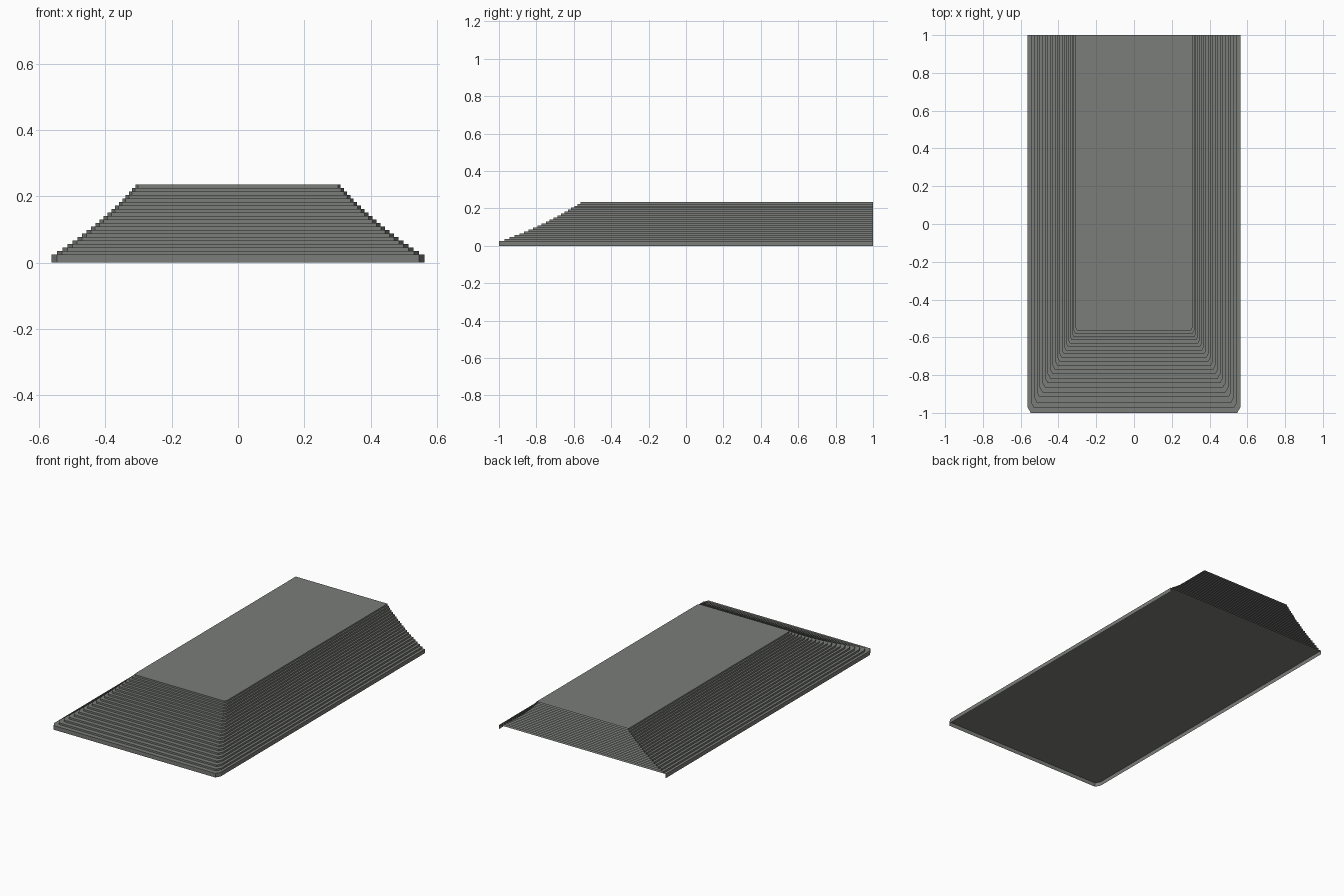
import bpy, bmesh

if "Cube" in bpy.data.objects:
    bpy.data.objects.remove(bpy.data.objects["Cube"])

# one flat stone colour
stone = bpy.data.materials.new("grey stone")
stone.diffuse_color = (0.195, 0.205, 0.19, 1.0)
stone.use_nodes = True
stone.node_tree.nodes["Principled BSDF"].inputs["Base Color"].default_value = stone.diffuse_color

STEPS = 20            # steps above the base slab
BASE_H = 0.025        # base slab height
TOP_Z = 0.235
RISE = (TOP_Z - BASE_H) / STEPS
RATIO = (0.31 / 0.563) ** (1 / STEPS)   # each step shrinks by this factor
CENTRE_Y = -0.03      # the front edge shrinks towards this line


def step(name, scale, z0, z1):
    """A slab with a flat top, skirt walls on front and sides, open at the back."""
    w = 0.563 * scale
    front = CENTRE_Y + (-1 - CENTRE_Y) * scale
    cx, cy = 0.016 * scale, 0.030 * scale       # corner chamfer
    outline = [(-w, 1), (-w, front + cy), (-w + cx, front),
               (w - cx, front), (w, front + cy), (w, 1)]
    bm = bmesh.new()
    low = [bm.verts.new((x, y, z0)) for x, y in outline]
    high = [bm.verts.new((x, y, z1)) for x, y in outline]
    bm.faces.new(high)
    for i in range(len(outline) - 1):
        bm.faces.new((low[i], low[i + 1], high[i + 1], high[i]))
    mesh = bpy.data.meshes.new(name)
    bm.to_mesh(mesh)
    bm.free()
    mesh.materials.append(stone)
    obj = bpy.data.objects.new(name, mesh)
    bpy.context.collection.objects.link(obj)


# base slab
step("base_step", 1.0, 0.0, BASE_H)

# shrinking steps up to the flat platform
for i in range(1, STEPS + 1):
    z = BASE_H + i * RISE
    name = "top_platform" if i == STEPS else f"step_{i:02d}"
    step(name, RATIO ** i, z - RISE, z)
